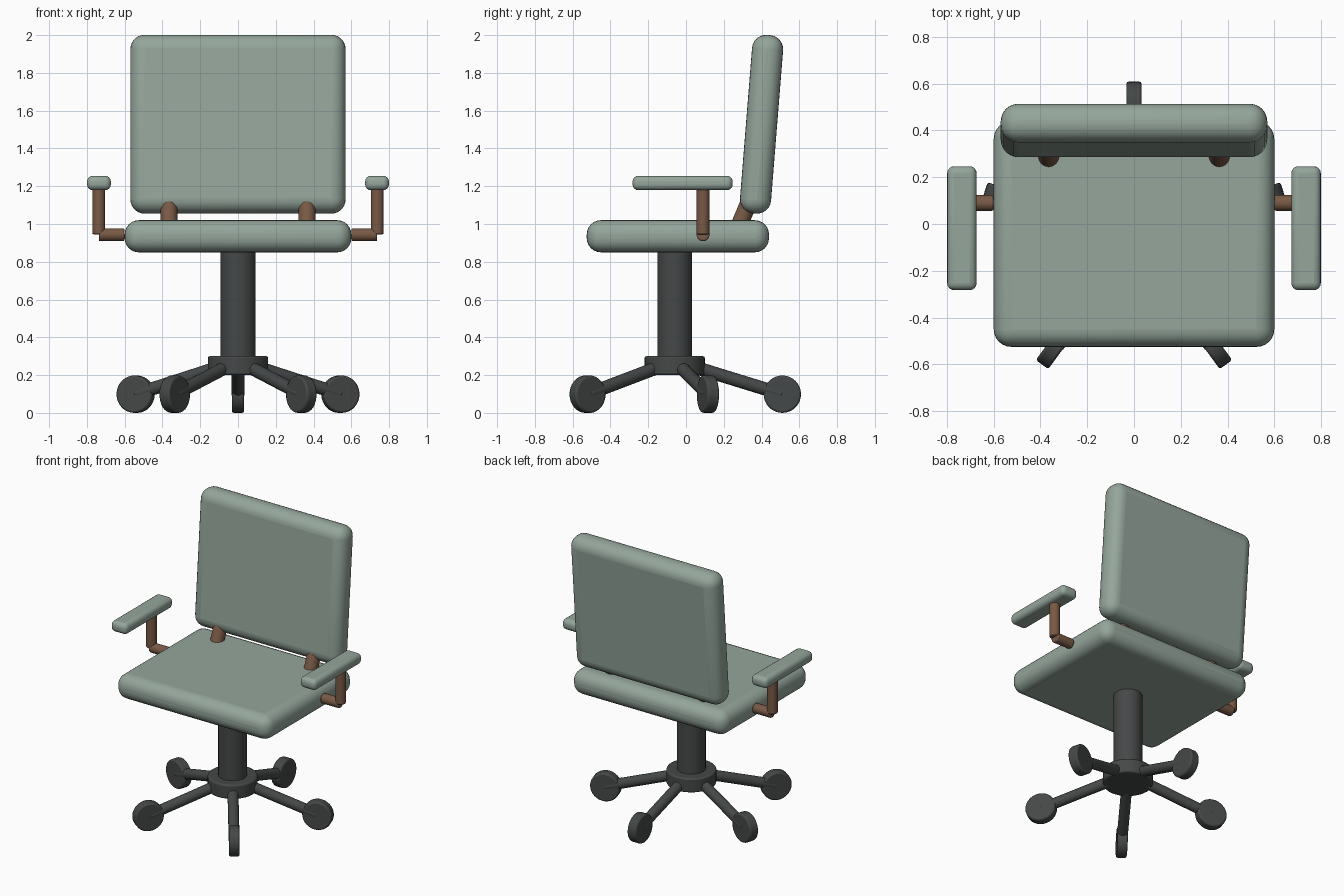
import bpy
from math import radians, sin, cos, pi
from mathutils import Vector

if "Cube" in bpy.data.objects:
    bpy.data.objects.remove(bpy.data.objects["Cube"])


def material(name, rgb):
    m = bpy.data.materials.new(name)
    m.diffuse_color = (*rgb, 1)
    m.use_nodes = True
    m.node_tree.nodes["Principled BSDF"].inputs["Base Color"].default_value = m.diffuse_color
    return m


FABRIC = material("green_fabric", (0.30, 0.38, 0.33))
WOOD = material("brown_wood", (0.19, 0.10, 0.06))
METAL = material("dark_metal", (0.06, 0.065, 0.065))


def finish(ob, name, mat, bevel, segments):
    ob.name = name
    ob.data.materials.append(mat)
    if bevel:
        mod = ob.modifiers.new("Bevel", 'BEVEL')
        mod.width, mod.segments = bevel, segments
        mod.limit_method = 'ANGLE'
    bpy.ops.object.shade_smooth_by_angle(angle=radians(35))
    return ob


def cushion(name, center, size, bevel, tilt=0, segments=6):
    bpy.ops.mesh.primitive_cube_add(size=1, location=center, rotation=(tilt, 0, 0))
    ob = bpy.context.object
    ob.scale = size
    bpy.ops.object.transform_apply(location=False, rotation=False, scale=True)
    return finish(ob, name, FABRIC, bevel, segments)


def rod(name, start, end, radius, mat, bevel=0.008):
    a, b = Vector(start), Vector(end)
    bpy.ops.mesh.primitive_cylinder_add(vertices=32, radius=radius, depth=(b - a).length,
                                        location=(a + b) / 2)
    ob = bpy.context.object
    ob.rotation_euler = (b - a).to_track_quat('Z', 'Y').to_euler()
    return finish(ob, name, mat, bevel, 2)


# Seat and reclined backrest
cushion("seat", (0, -0.043, 0.935), (1.20, 0.965, 0.17), 0.075)
cushion("backrest", (0, 0.40, 1.528), (1.14, 0.948, 0.165), 0.075, tilt=pi / 2 - 0.08)

# Armrests and back supports on both sides
for side, s in (("left", -1), ("right", 1)):
    cushion(side + "_arm_pad", (s * 0.736, -0.018, 1.217), (0.126, 0.53, 0.076), 0.03, segments=4)
    rod(side + "_arm_post", (s * 0.737, 0.09, 0.945), (s * 0.737, 0.09, 1.19), 0.034, WOOD)
    rod(side + "_arm_bracket", (s * 0.60, 0.09, 0.943), (s * 0.737, 0.09, 0.943), 0.034, WOOD)
    rod(side + "_back_support", (s * 0.365, 0.26, 0.94), (s * 0.365, 0.36, 1.18), 0.045, WOOD)

# Column and hub
CY = -0.06
rod("column", (0, CY, 0.25), (0, CY, 0.86), 0.092, METAL)
rod("hub", (0, CY, 0.20), (0, CY, 0.30), 0.16, METAL, 0.01)

# Five-star base: spokes with wheels rolling in the spoke direction
for i in range(5):
    a = pi / 2 + i * 2 * pi / 5
    out, tangent = Vector((cos(a), sin(a), 0)), Vector((-sin(a), cos(a), 0))
    hub = Vector((0, CY, 0.25))
    wheel = Vector((0, CY, 0.099)) + out * 0.57
    rod(f"spoke_{i + 1}", hub + out * 0.08, wheel, 0.035, METAL)
    rod(f"wheel_{i + 1}", wheel - tangent * 0.033, wheel + tangent * 0.033, 0.099, METAL, 0.01)
